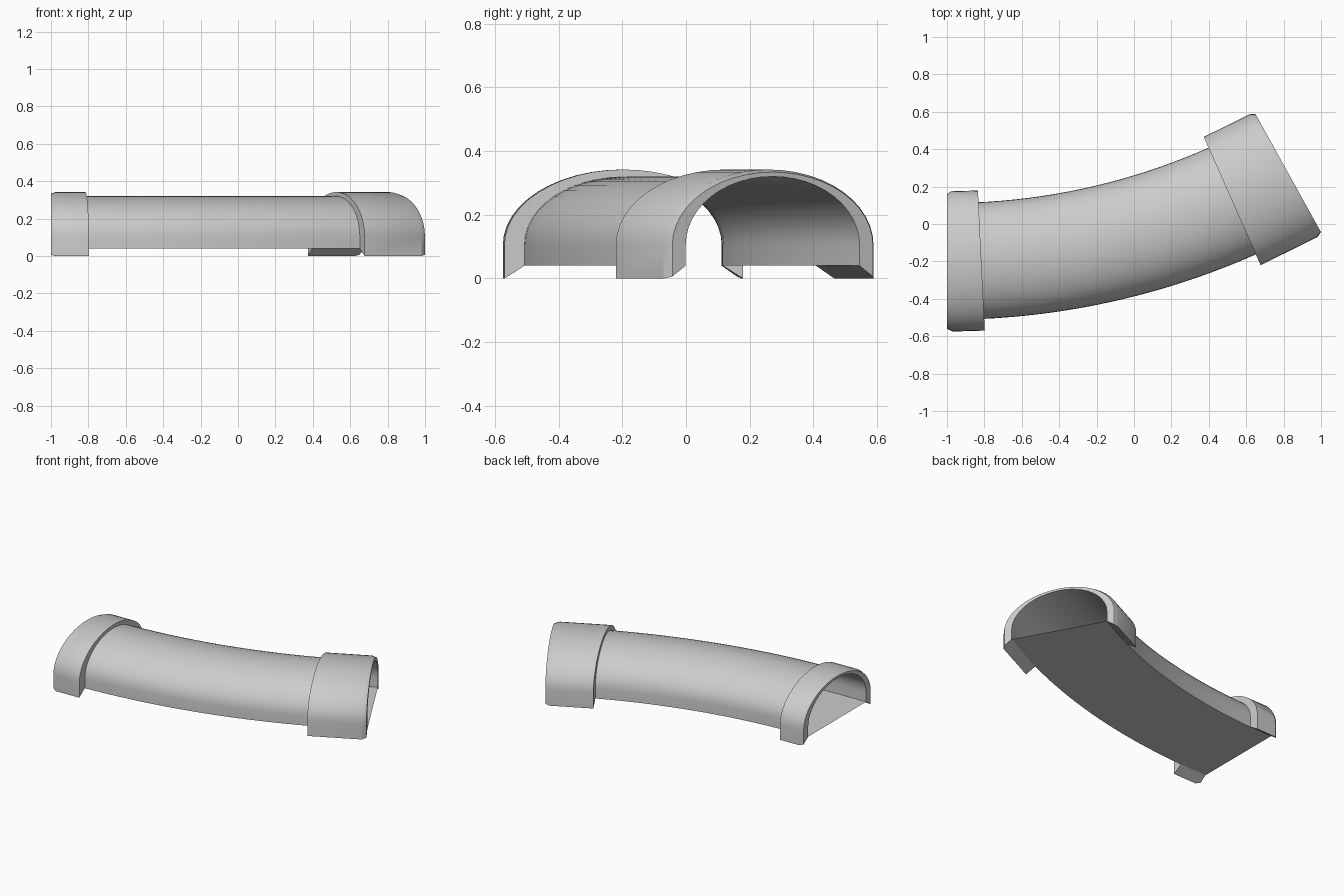
import bpy
import bmesh
from math import sin, cos, pi, radians

if "Cube" in bpy.data.objects:
    bpy.data.objects.remove(bpy.data.objects["Cube"])

RADIUS = 3.764          # bend radius of the centreline
SWEEP = 29.0            # total bend in degrees
SHOULDER = 0.105        # height where the straight walls turn into the arch
FLOOR = 0.04
TUBE = (0.312, 0.32, FLOOR)     # half width, crown height, foot height
ARCH_STEPS = 24

grey = bpy.data.materials.new("light grey")
grey.use_nodes = True
colour = (0.6, 0.6, 0.6, 1)
grey.diffuse_color = colour
grey.node_tree.nodes["Principled BSDF"].inputs["Base Color"].default_value = colour


def on_bend(angle, offset, z):
    """Point at a bend angle, shifted sideways from the centreline."""
    a, r = radians(angle), RADIUS - offset
    return (-1 + r * sin(a), -0.2 + RADIUS - r * cos(a), z)


def arch(half_width, crown, foot):
    """Straight walls topped by half an ellipse."""
    pts = [(half_width, foot)]
    for i in range(ARCH_STEPS + 1):
        t = pi * i / ARCH_STEPS
        pts.append((half_width * cos(t), SHOULDER + (crown - SHOULDER) * sin(t)))
    return pts + [(-half_width, foot)]


def sweep(name, stations, cap_feet=False, solid=False):
    """Skin a list of (angle, profile points) along the bend."""
    bm = bmesh.new()
    rings = [[bm.verts.new(on_bend(a, y, z)) for y, z in pts] for a, pts in stations]
    pairs = list(zip(rings, rings[1:]))
    if solid:
        pairs.append((rings[-1], rings[0]))
    for r, s in pairs:
        for i in range(len(r) - 1):
            bm.faces.new((r[i], s[i], s[i + 1], r[i + 1]))
    if cap_feet:
        for end in (0, -1):
            bm.faces.new([r[end] for r in rings])
    bmesh.ops.recalc_face_normals(bm, faces=bm.faces)
    mesh = bpy.data.meshes.new(name)
    bm.to_mesh(mesh)
    bm.free()
    mesh.materials.append(grey)
    obj = bpy.data.objects.new(name, mesh)
    bpy.context.collection.objects.link(obj)
    bpy.ops.object.select_all(action="DESELECT")
    obj.select_set(True)
    bpy.context.view_layer.objects.active = obj
    bpy.ops.object.shade_smooth_by_angle(angle=radians(30))
    return obj


def collar(name, mouth, inner):
    """Thick band round the tube with a bevelled lip at the mouth."""
    lip = mouth + (0.4 if inner > mouth else -0.4)
    band = (0.375, 0.342, 0)
    sweep(name, [
        (mouth, arch(*TUBE)),
        (mouth, arch(0.36, 0.334, 0.006)),
        (lip, arch(*band)),
        (inner, arch(*band)),
        (inner, arch(*TUBE)),
    ], cap_feet=True, solid=True)


# Arched tunnel shell and its flat floor
angles = [SWEEP * i / 24 for i in range(25)]
sweep("tunnel_shell", [(a, arch(*TUBE)) for a in angles])
floor_line = [(TUBE[0], FLOOR), (-TUBE[0], FLOOR)]
sweep("tunnel_floor", [(a, floor_line) for a in angles])

# End collars: a narrow one and a wide one
collar("narrow_collar", 0, 2.8)
collar("wide_collar", SWEEP, 23.9)
